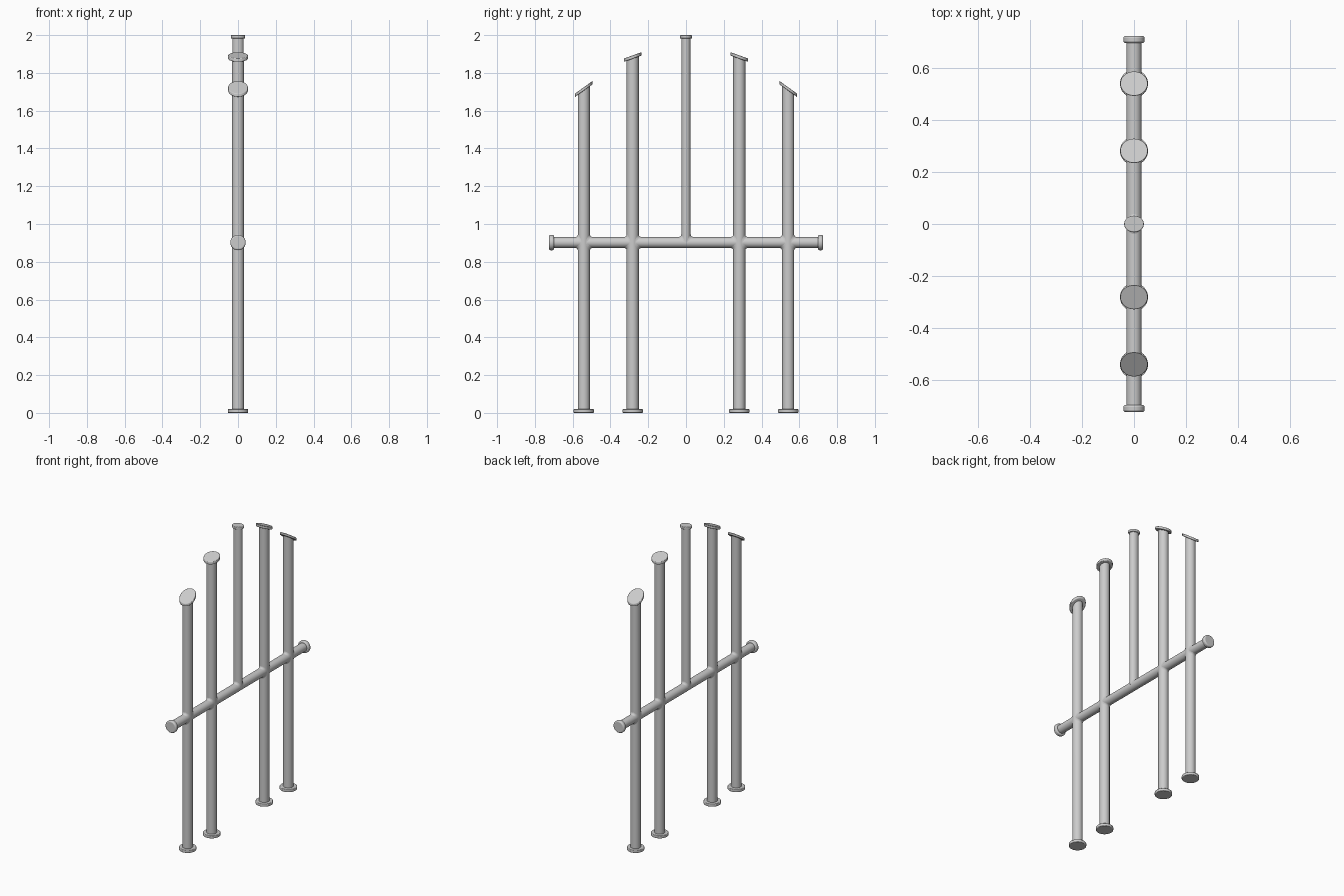
import bpy, bmesh
from mathutils import Matrix, Vector

if "Cube" in bpy.data.objects:
    bpy.data.objects.remove(bpy.data.objects["Cube"])

BAR_Z, BAR_R, POST_R = 0.902, 0.029, 0.032


def add_cyl(bm, rx, ry, z0, z1, y=0.0, slope=0.0, segs=40):
    """Upright elliptical cylinder whose top is sheared along y."""
    m = Matrix.Translation((0, y, (z0 + z1) / 2)) @ Matrix.Diagonal((rx, ry, z1 - z0, 1))
    r = bmesh.ops.create_cone(bm, cap_ends=True, segments=segs, radius1=1, radius2=1,
                              depth=1, matrix=m)
    for v in r["verts"]:
        if v.co.z > (z0 + z1) / 2:
            v.co.z += slope * (v.co.y - y)
    return r["verts"]


def lay_along_y(bm, verts):
    m = Matrix(((1, 0, 0, 0), (0, 0, 1, 0), (0, -1, 0, BAR_Z), (0, 0, 0, 1)))
    bmesh.ops.transform(bm, matrix=m, verts=verts)


def finish(bm, name, bevel=0.0):
    bmesh.ops.recalc_face_normals(bm, faces=bm.faces[:])
    me = bpy.data.meshes.new(name)
    bm.to_mesh(me)
    bm.free()
    ob = bpy.data.objects.new(name, me)
    bpy.context.collection.objects.link(ob)
    bpy.ops.object.select_all(action='DESELECT')
    ob.select_set(True)
    bpy.context.view_layer.objects.active = ob
    bpy.ops.object.shade_smooth_by_angle(angle=0.7)
    if bevel:
        b = ob.modifiers.new("rounded_rim", 'BEVEL')
        b.width, b.segments, b.limit_method, b.angle_limit = bevel, 3, 'ANGLE', 0.6
    return ob


def post(name, y, z0, z1, slope, rx=POST_R, ry=POST_R):
    bm = bmesh.new()
    add_cyl(bm, rx, ry, z0, z1, y, slope)
    finish(bm, name)


def disc(name, y, z0, z1, rx, ry, slope=0.0, bevel=0.004):
    """Flat cap, sheared to follow the slanted post end."""
    bm = bmesh.new()
    for v in add_cyl(bm, rx, ry, z0, z1, y):
        v.co.z += slope * (v.co.y - y)
    finish(bm, name, bevel)


def joint(name, y, down, rx=POST_R, ry=POST_R):
    """Soft fillet where a post meets the bar."""
    bm = bmesh.new()
    add_cyl(bm, rx, ry, BAR_Z - down, BAR_Z + 0.11, y)
    lay_along_y(bm, add_cyl(bm, BAR_R, BAR_R, y - 0.11, y + 0.11))
    ob = finish(bm, name)
    rm = ob.modifiers.new("blend", 'REMESH')
    rm.mode, rm.voxel_size, rm.use_smooth_shade = 'VOXEL', 0.006, True
    sm = ob.modifiers.new("soften", 'SMOOTH')
    sm.factor, sm.iterations = 0.5, 22


# Four long posts with feet, slanted caps and fillets
for side, sgn in (("left", -1), ("right", 1)):
    for kind, y, z, slope in (("outer", 0.541, 1.715, 0.72), ("inner", 0.282, 1.884, 0.36)):
        y, s, tag = y * sgn, -slope * sgn, f"{side}_{kind}"
        post(tag + "_post", y, 0.005, z, s)
        disc(tag + "_foot", y, 0, 0.02, 0.054, 0.054)
        disc(tag + "_cap", y, z - 0.009, z + 0.009, 0.053, 0.047, s, 0.003)
        joint(tag + "_joint", y, 0.11)

# Short centre post standing on the bar
post("centre_post", 0, BAR_Z, 1.99, 0, 0.030, 0.025)
disc("centre_cap", 0, 1.982, 2.0, 0.038, 0.032)
joint("centre_joint", 0, 0.0, 0.030, 0.025)

# Horizontal bar and its rounded end caps
bm = bmesh.new()
lay_along_y(bm, add_cyl(bm, BAR_R, BAR_R, -0.715, 0.715))
finish(bm, "cross_bar")
for side, a, b in (("left", -0.725, -0.698), ("right", 0.698, 0.725)):
    bm = bmesh.new()
    lay_along_y(bm, add_cyl(bm, 0.041, 0.041, a, b))
    finish(bm, side + "_bar_end", 0.008)
